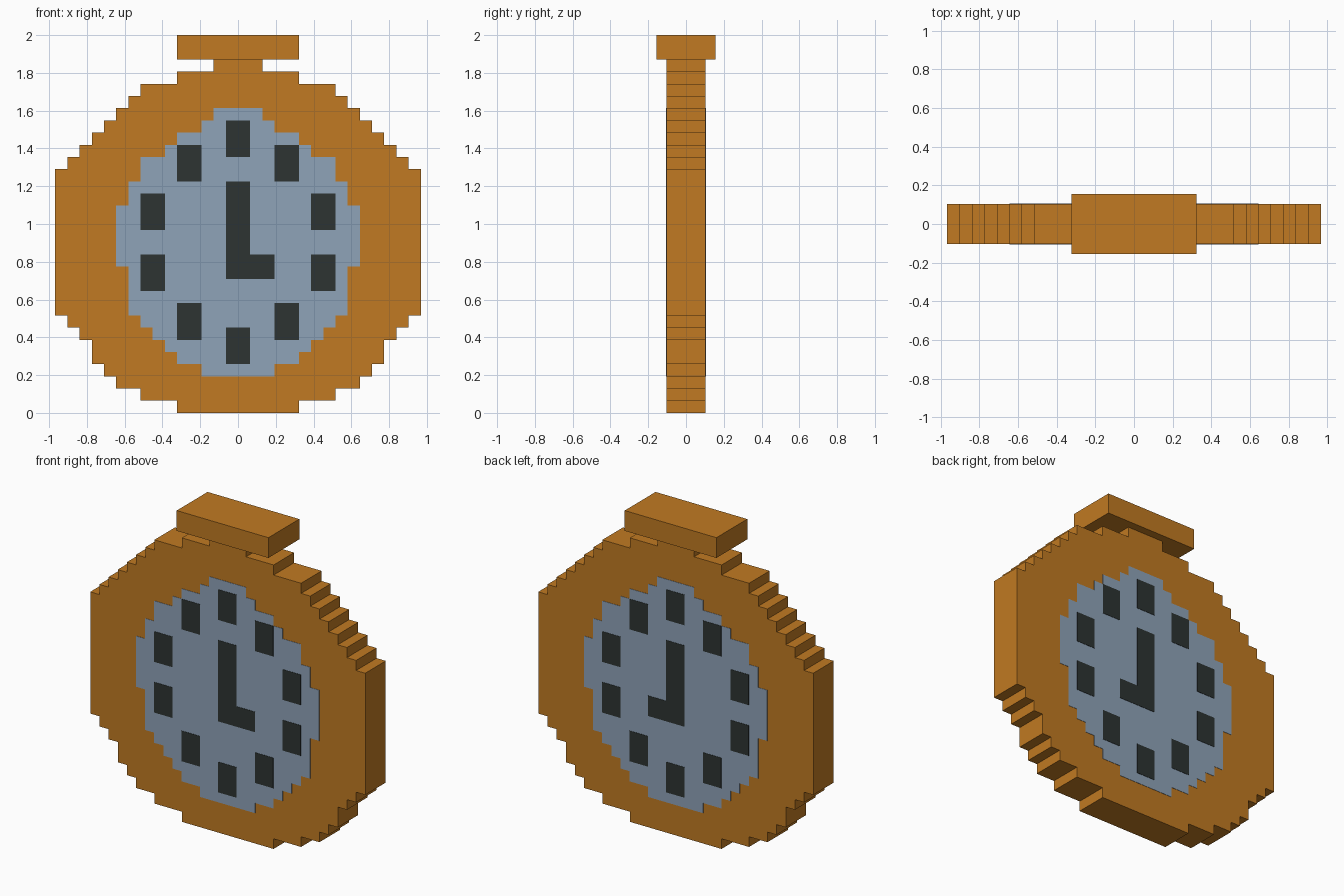
import bpy, bmesh

if "Cube" in bpy.data.objects:
    bpy.data.objects.remove(bpy.data.objects["Cube"])

U = 2 / 31          # one block of the stepped grid
D = 0.103           # half thickness of the case
SKIN = 0.002        # lift of each painted layer


def material(name, rgb):
    m = bpy.data.materials.new(name)
    m.diffuse_color = (*rgb, 1)
    m.use_nodes = True
    m.node_tree.nodes["Principled BSDF"].inputs["Base Color"].default_value = m.diffuse_color
    return m


ORANGE = material("orange brass", (0.533, 0.195, 0.016))
BLUE = material("pale blue grey", (0.275, 0.366, 0.479))
DARK = material("dark slate", (0.026, 0.034, 0.032))


def prism(name, outline, half_depth, mat):
    """Extrude an x/z outline (in blocks) symmetrically through y."""
    bm = bmesh.new()
    face = bm.faces.new([bm.verts.new((x * U, -half_depth, z * U)) for x, z in outline])
    ext = bmesh.ops.extrude_face_region(bm, geom=[face], use_keep_orig=True)
    moved = [g for g in ext["geom"] if isinstance(g, bmesh.types.BMVert)]
    bmesh.ops.translate(bm, verts=moved, vec=(0, 2 * half_depth, 0))
    bmesh.ops.recalc_face_normals(bm, faces=bm.faces)
    mesh = bpy.data.meshes.new(name)
    bm.to_mesh(mesh)
    bm.free()
    mesh.materials.append(mat)
    obj = bpy.data.objects.new(name, mesh)
    bpy.context.collection.objects.link(obj)
    return obj


def stepped(z, steps):
    """Mirrored stair outline from (half width, row count) pairs, bottom to top."""
    right = []
    for half, rows in steps:
        right += [(half, z), (half, z + rows)]
        z += rows
    return right + [(-x, h) for x, h in reversed(right)]


def rect(x0, x1, z0, z1):
    return [(x0, z0), (x1, z0), (x1, z1), (x0, z1)]


# Round stepped case with its neck
prism("case", stepped(0, [(5, 1), (8, 1), (10, 1), (11, 1), (12, 2), (13, 1), (14, 1),
                          (15, 12), (14, 1), (13, 1), (12, 1), (11, 1), (10, 1), (9, 1),
                          (8, 1), (5, 1), (2, 1)]), D, ORANGE)

# Winding knob
prism("winding_knob", rect(-5, 5, 29, 31), 0.155, ORANGE)

# Dial, showing on both front and back
prism("dial", stepped(3, [(3, 1), (5, 1), (6, 1), (7, 1), (8, 1), (9, 4), (10, 5),
                          (9, 2), (8, 2), (6, 1), (5, 1), (3, 1), (2, 1)]), D + SKIN, BLUE)

# Hour markers: centre x and bottom row, mirrored left and right
for x, z in [(0, 21), (4, 19), (7, 15), (7, 10), (4, 6), (0, 4)]:
    for s in ((1, -1) if x else (1,)):
        prism("hour_marker", rect(s * x - 1, s * x + 1, z, z + 3), D + 2 * SKIN, DARK)

# L-shaped clock hands
prism("clock_hands", [(-1, 11), (3, 11), (3, 13), (1, 13), (1, 19), (-1, 19)],
      D + 2 * SKIN, DARK)
